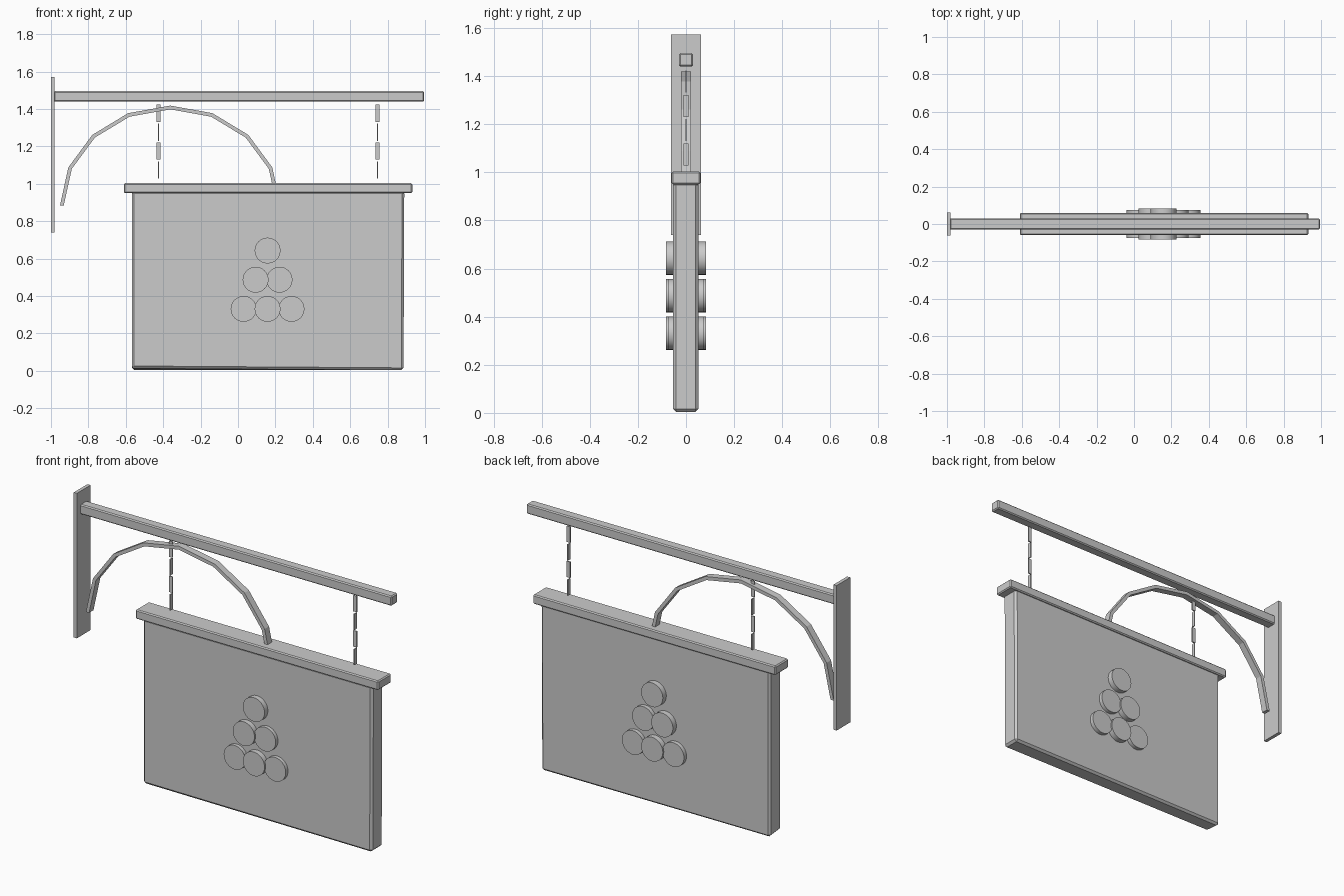
import bpy, bmesh, math
from mathutils import Matrix, Vector

old = bpy.data.objects.get("Cube")
if old:
    bpy.data.objects.remove(old, do_unlink=True)

grey = bpy.data.materials.new("plain_grey")
grey.use_nodes = True
colour = (0.6, 0.6, 0.6, 1)
grey.diffuse_color = colour
grey.node_tree.nodes["Principled BSDF"].inputs["Base Color"].default_value = colour


def finish(name, bm):
    bmesh.ops.recalc_face_normals(bm, faces=bm.faces)
    mesh = bpy.data.meshes.new(name)
    bm.to_mesh(mesh)
    bm.free()
    mesh.materials.append(grey)
    obj = bpy.data.objects.new(name, mesh)
    bpy.context.collection.objects.link(obj)
    return obj


def box(name, low, high, bevel=0):
    low, high = Vector(low), Vector(high)
    bm = bmesh.new()
    bmesh.ops.create_cube(bm, size=1, matrix=Matrix.Translation((low + high) / 2)
                          @ Matrix.Diagonal((*(high - low), 1)))
    obj = finish(name, bm)
    if bevel:
        mod = obj.modifiers.new("soft_edges", "BEVEL")
        mod.width = bevel
        mod.segments = 1
    return obj


# Wall plate, beam, board and its cap
box("wall_plate", (-1, -0.062, 0.74), (-0.98, 0.062, 1.572))
box("beam", (-0.985, -0.029, 1.439), (0.995, 0.029, 1.495), 0.006)
box("board_cap", (-0.61, -0.06, 0.95), (0.932, 0.06, 1.003), 0.006)
board = box("board", (-0.568, -0.053, 0.004), (0.889, 0.051, 0.96), 0.012)
# The board hangs slightly out of square along the bottom
for v in board.data.vertices:
    if v.co.z < 0.5:
        v.co.x -= 0.004 if v.co.x > 0 else 0
        v.co.z += 0.01 if v.co.x < 0 and v.co.y < 0 else 0

# Arched brace: a rectangular section swept along half an ellipse
bm = bmesh.new()
rings = []
for i in range(9):
    a = math.pi * i / 8
    c, s = math.cos(a), math.sin(a)
    rings.append([bm.verts.new((-0.362 + (0.58 + t) * c, y, 0.883 + (0.525 + t) * s))
                  for t, y in ((-0.01, -0.02), (0.01, -0.02), (0.01, 0.02), (-0.01, 0.02))])
for r0, r1 in zip(rings, rings[1:]):
    for k in range(4):
        n = (k + 1) % 4
        bm.faces.new((r0[k], r0[n], r1[n], r1[k]))
bm.faces.new(rings[0])
bm.faces.new(rings[-1])
finish("arched_brace", bm)

# Two chains of flat links, each turned a quarter from the last
for side, x in (("right", -0.425), ("left", 0.745)):
    for i in range(4):
        top = 1.423 - 0.101 * i
        w, d = (0.011, 0.003) if i % 2 == 0 else (0.003, 0.011)
        box(f"{side}_chain_link_{i + 1}", (x - w, -d, top - 0.092), (x + w, d, top))

# Pyramid of discs passing through the board; neighbours differ in depth
for row in range(3):
    for col in range(row + 1):
        proud = (row, col) in ((0, 0), (1, 0), (2, 1))
        centre = (0.158 + 0.128 * (col - row / 2), 0, 0.643 - 0.156 * row)
        bm = bmesh.new()
        bmesh.ops.create_cone(bm, cap_ends=True, segments=32, radius1=0.069, radius2=0.069,
                              depth=0.166 if proud else 0.148,
                              matrix=Matrix.Translation(centre)
                              @ Matrix.Rotation(math.pi / 2, 4, "X"))
        disc = finish(f"disc_{row + 1}_{col + 1}", bm)
        bpy.ops.object.select_all(action="DESELECT")
        bpy.context.view_layer.objects.active = disc
        disc.select_set(True)
        bpy.ops.object.shade_smooth_by_angle(angle=math.radians(35))
